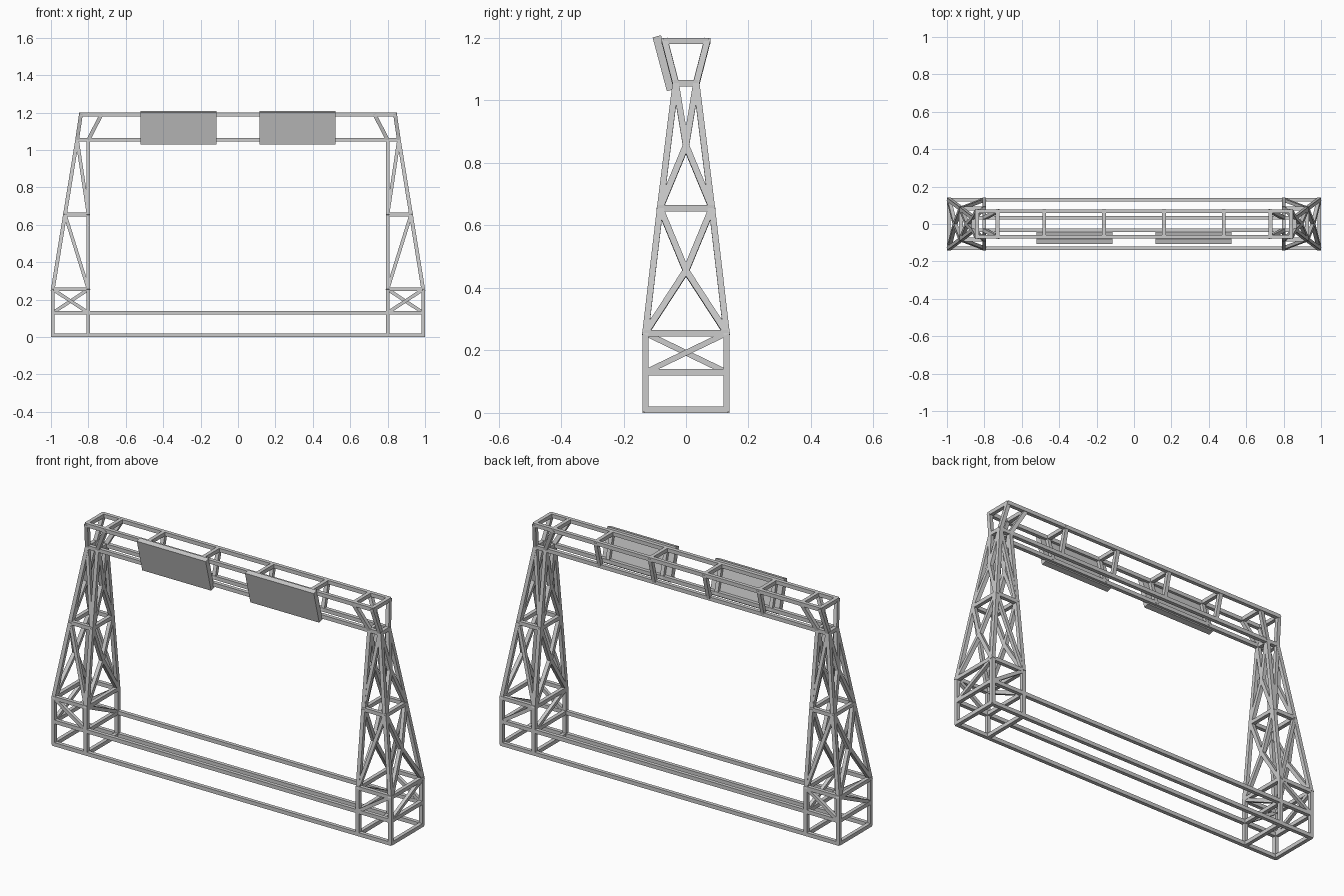
import bpy, bmesh
from mathutils import Vector, Matrix

if "Cube" in bpy.data.objects:
    bpy.data.objects.remove(bpy.data.objects["Cube"])

T = 0.02  # bar thickness


def add_bar(bm, a, b, t=T):
    """Square bar running from a to b."""
    a, b = Vector(a), Vector(b)
    d = (b - a).normalized()
    ref = Vector((0, 1, 0)) if abs(d.z) > 0.8 else Vector((0, 0, 1))
    side = d.cross(ref).normalized()
    up = side.cross(d)
    rot = Matrix((side, up, d)).transposed().to_4x4()
    size = Matrix.Diagonal((t, t, (b - a).length + t * 0.5, 1))
    bmesh.ops.create_cube(bm, size=1, matrix=Matrix.Translation((a + b) / 2) @ rot @ size)


def make_object(name, bars):
    bm = bmesh.new()
    for bar in bars:
        add_bar(bm, *bar)
    me = bpy.data.meshes.new(name)
    bm.to_mesh(me)
    bm.free()
    ob = bpy.data.objects.new(name, me)
    bpy.context.collection.objects.link(ob)
    return ob


# Tower levels: z, outer x, inner x, half depth
LEVELS = [(0.01, 0.99, 0.80, 0.13), (0.13, 0.99, 0.80, 0.13), (0.255, 0.99, 0.80, 0.13),
          (0.655, 0.925, 0.80, 0.083), (1.055, 0.86, 0.80, 0.033)]


def corner(level, outer, sy, s):
    z, xo, xi, y = LEVELS[level]
    return (s * (xo if outer else xi), sy * y, z)


for s, side in ((-1, "left"), (1, "right")):
    legs, rings, braces = [], [], []
    for outer in (0, 1):
        for sy in (-1, 1):
            for lo, hi in ((0, 2), (2, 3), (3, 4)):
                legs.append((corner(lo, outer, sy, s), corner(hi, outer, sy, s)))
    for lv in range(5):
        for k in (0, 1):
            rings.append((corner(lv, k, -1, s), corner(lv, k, 1, s)))
            rings.append((corner(lv, 0, 2 * k - 1, s), corner(lv, 1, 2 * k - 1, s)))
    # diagonals of the low box, alternating face to face
    for k in (0, 1):
        d = 1 if k else -1
        braces.append((corner(1, k, -d, s), corner(2, k, d, s), 0.018))
        braces.append((corner(1, k, d, s), corner(2, 1 - k, d, s), 0.018))
    # tapered section: kinked X on the side faces, one diagonal front and back
    for lo, zc in ((2, 0.455), (3, 0.855)):
        for sy in (-1, 1):
            braces.append((corner(lo, 0, sy, s), corner(lo + 1, 1, sy, s), 0.018))
        for outer in (0, 1):
            xc = (corner(lo, outer, 1, s)[0] + corner(lo + 1, outer, 1, s)[0]) / 2
            for lv in (lo, lo + 1):
                for sy in (-1, 1):
                    braces.append((corner(lv, outer, sy, s), (xc, 0, zc)))
    make_object(side + "_tower_legs", legs)
    make_object(side + "_tower_rings", rings)
    make_object(side + "_tower_braces", braces)

# Long rails joining the tower bases
make_object("base_rails", [((-0.80, y, z), (0.80, y, z)) for y in (-0.13, 0.13) for z in (0.01, 0.13)])

# Overhead truss: chords, cross bars and slanted posts
ZB, ZT, YB, YT = 1.055, 1.19, 0.033, 0.068
chords, cross, posts = [], [], []
for sy in (-1, 1):
    chords.append(((-0.80, sy * YB, ZB), (0.80, sy * YB, ZB)))
    chords.append(((-0.84, sy * YT, ZT), (0.84, sy * YT, ZT)))
for s in (-1, 1):
    for xb, xt in ((0.86, 0.84), (0.80, 0.73), (0.48, 0.48), (0.16, 0.16)):
        cross.append(((s * xt, -YT, ZT), (s * xt, YT, ZT)))
        for sy in (-1, 1):
            posts.append(((s * xb, sy * YB, ZB), (s * xt, sy * YT, ZT)))
make_object("truss_chords", chords)
make_object("truss_cross_bars", cross)
make_object("truss_posts", posts)

# Tilted sign panels on the front of the truss
for s, side in ((-1, "left"), (1, "right")):
    bm = bmesh.new()
    bmesh.ops.create_cube(bm, size=1, matrix=Matrix.Translation((s * 0.318, -0.0705, 1.119))
                          @ Matrix.Rotation(0.26, 4, 'X') @ Matrix.Diagonal((0.405, 0.028, 0.178, 1)))
    me = bpy.data.meshes.new(side + "_sign_panel")
    bm.to_mesh(me)
    bm.free()
    bpy.context.collection.objects.link(bpy.data.objects.new(side + "_sign_panel", me))
